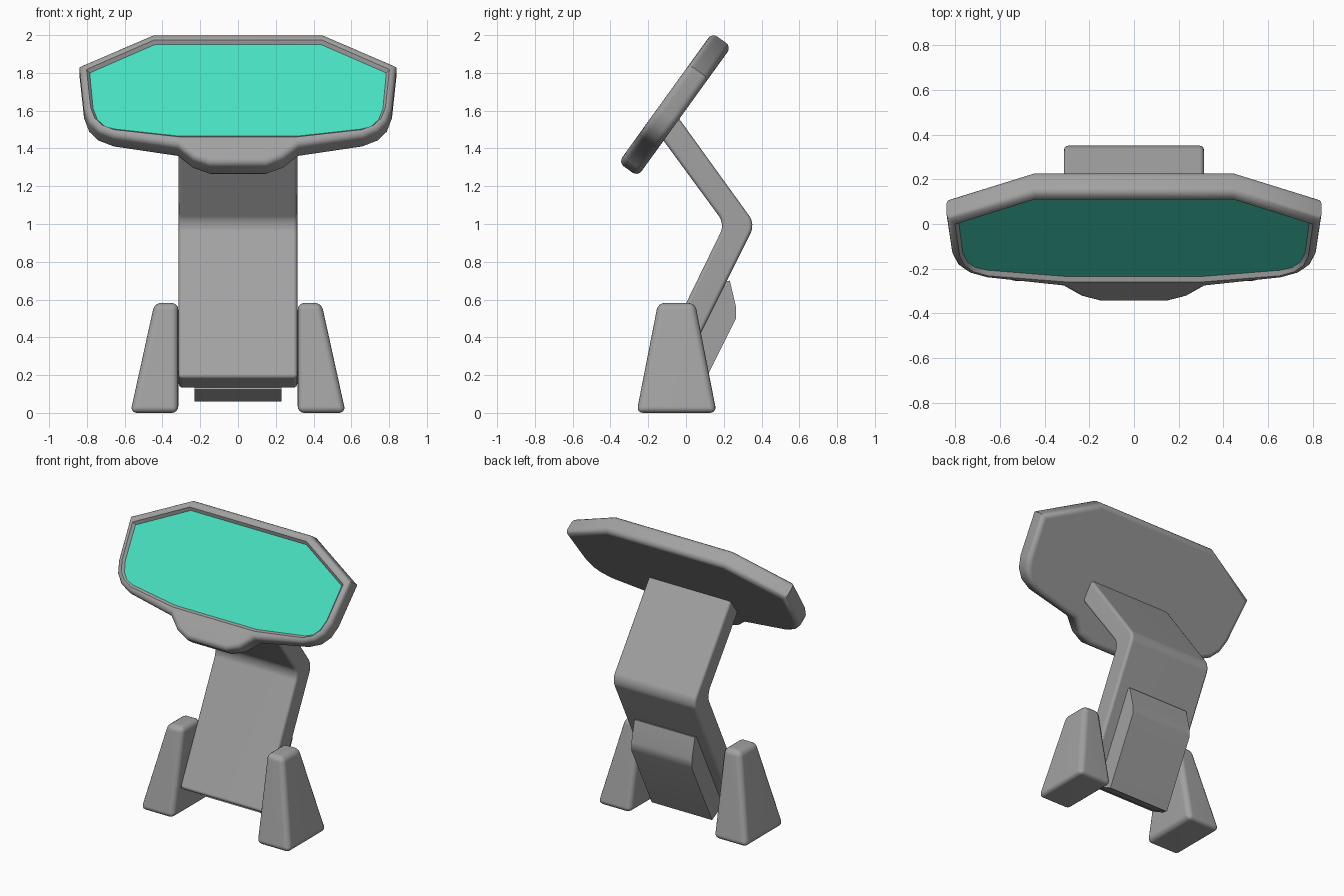
import bpy, bmesh, math
from mathutils import Vector

cube = bpy.data.objects.get("Cube")
if cube:
    bpy.data.objects.remove(cube, do_unlink=True)


def make_material(name, rgb):
    mat = bpy.data.materials.new(name)
    mat.use_nodes = True
    color = (*rgb, 1.0)
    mat.diffuse_color = color
    mat.node_tree.nodes["Principled BSDF"].inputs["Base Color"].default_value = color
    return mat


GREY = make_material("casing grey", (0.36, 0.36, 0.36))
TEAL = make_material("screen teal", (0.065, 0.74, 0.53))


def finish(bm, name, mats=(GREY,)):
    """Turn a bmesh into a smooth object that keeps sharp edges."""
    bmesh.ops.recalc_face_normals(bm, faces=bm.faces)
    mesh = bpy.data.meshes.new(name)
    bm.to_mesh(mesh)
    bm.free()
    for mat in mats:
        mesh.materials.append(mat)
    obj = bpy.data.objects.new(name, mesh)
    bpy.context.collection.objects.link(obj)
    bpy.ops.object.select_all(action="DESELECT")
    obj.select_set(True)
    bpy.context.view_layer.objects.active = obj
    bpy.ops.object.shade_smooth_by_angle(angle=math.radians(38))
    weighted = obj.modifiers.new("flat face normals", "WEIGHTED_NORMAL")
    weighted.keep_sharp = True
    return obj


def loft(bm, rings):
    """Bridge equal rings of points and cap both ends; returns the last cap."""
    loops = [[bm.verts.new(p) for p in ring] for ring in rings]
    for a, b in zip(loops, loops[1:]):
        for i in range(len(a)):
            j = (i + 1) % len(a)
            bm.faces.new((a[i], a[j], b[j], b[i]))
    bm.faces.new(loops[0])
    return bm.faces.new(loops[-1])


def bevel_sharp(bm, width, segments=3):
    bm.normal_update()
    edges = [e for e in bm.edges if e.calc_face_angle(0) > math.radians(30)]
    bmesh.ops.bevel(bm, geom=edges, offset=width, segments=segments,
                    profile=0.5, affect="EDGES", clamp_overlap=True)


def prism(profile, half):
    """Extrude a side profile (y, z) across x."""
    bm = bmesh.new()
    loft(bm, [[(x, y, z) for y, z in profile] for x in (-half, half)])
    bmesh.ops.recalc_face_normals(bm, faces=bm.faces)
    return bm


# Tilted screen housing: x across, v up the slope, w backwards through it
TILT = math.radians(35.8)
UP = Vector((0, math.sin(TILT), math.cos(TILT)))
BACK = Vector((0, math.cos(TILT), -math.sin(TILT)))
CENTRE = Vector((0, -0.065, 1.7))


def mirrored(half):
    return half + [(-x, v) for x, v in reversed(half)]


def inset(points, d):
    """Move a clockwise outline inwards by d with mitred corners."""
    pts = [Vector(p) for p in points]
    out = []
    for i, p in enumerate(pts):
        a = (p - pts[i - 1]).normalized()
        b = (pts[(i + 1) % len(pts)] - p).normalized()
        na, nb = Vector((a.y, -a.x)), Vector((b.y, -b.x))
        out.append(p + (na + nb) * (d / (1 + na.dot(nb))))
    return out


def slab_ring(points, w):
    return [CENTRE + Vector((x, 0, 0)) + UP * v + BACK * w for x, v in points]


outer = mirrored([(0.45, 0.372), (0.84, 0.165), (0.815, -0.12), (0.79, -0.2),
                  (0.74, -0.258), (0.66, -0.296), (0.32, -0.358),
                  (0.24, -0.435), (0.15, -0.475)])
inner = mirrored([(0.44, 0.308), (0.785, 0.123), (0.767, -0.111), (0.745, -0.18),
                  (0.71, -0.222), (0.655, -0.243), (0.31, -0.29),
                  (0.2, -0.29), (0.12, -0.29)])
FRONT, REAR, R = -0.018, 0.108, 0.035

rings = []
for k in range(5):  # rounded rear edge
    a = math.pi / 2 * k / 4
    rings.append(slab_ring(inset(outer, R * (1 - math.sin(a))), REAR - R * (1 - math.cos(a))))
for k in range(5):  # rounded front edge
    a = math.pi / 2 * k / 4
    rings.append(slab_ring(inset(outer, R * (1 - math.cos(a))), FRONT + R * (1 - math.sin(a))))
rings.append(slab_ring(inset(inner, -0.017), FRONT))
rings.append(slab_ring(inner, 0))

bm = bmesh.new()
screen = loft(bm, rings)
screen.material_index = 1
finish(bm, "screen_housing", (GREY, TEAL))

# Bent arm with a rounded elbow
ELBOW_Z = 1.0
bm = prism([(-0.19, 0.19), (0.205, ELBOW_Z), (-0.14, 1.47), (-0.06, 1.59),
            (0.366, ELBOW_Z), (-0.067, 0.127)], 0.314)
elbow = [e for e in bm.edges if all(abs(v.co.z - ELBOW_Z) < 0.001 for v in e.verts)
         and e.calc_length() > 0.5]
bmesh.ops.bevel(bm, geom=elbow, offset=0.05, segments=4, profile=0.5, affect="EDGES")
bevel_sharp(bm, 0.02)
finish(bm, "bent_arm")

# Box on the back of the arm
bm = prism([(0.18, 0.69), (0.232, 0.70), (0.265, 0.56), (0.265, 0.50),
            (0.045, 0.06), (-0.085, 0.125)], 0.23)
finish(bm, "back_box")

# Tapered feet, one on each side
for side, name in ((1, "left_foot"), (-1, "right_foot")):
    bm = bmesh.new()
    levels = [(0.0, 0.57, 0.212), (0.582, 0.442, 0.098)]
    loft(bm, [[(side * 0.316, -0.05 - d, z), (side * x, -0.05 - d, z),
               (side * x, -0.05 + d, z), (side * 0.316, -0.05 + d, z)]
              for z, x, d in levels])
    bmesh.ops.recalc_face_normals(bm, faces=bm.faces)
    bevel_sharp(bm, 0.035, 4)
    finish(bm, name)
